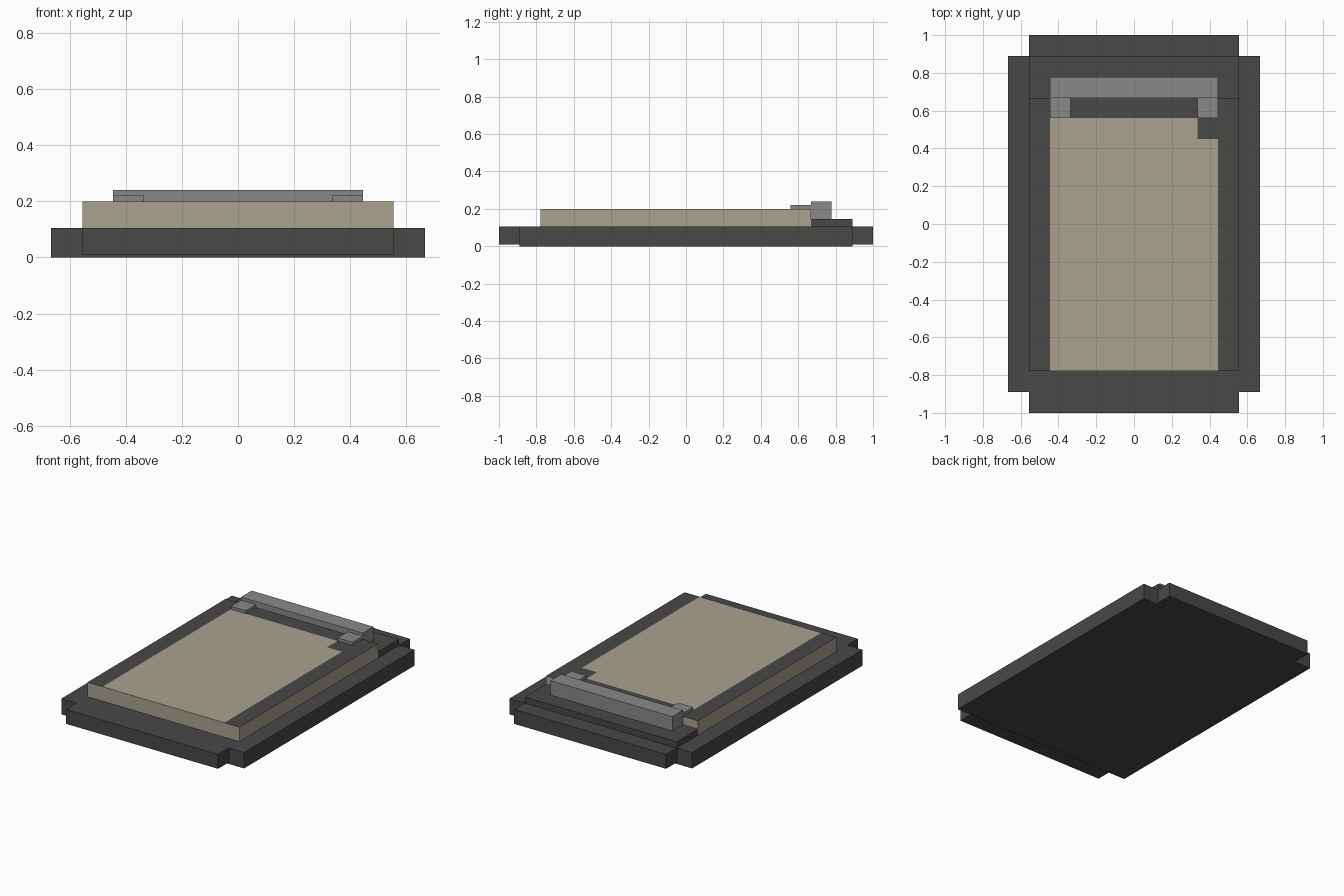
import bpy, bmesh
from mathutils import Vector

if "Cube" in bpy.data.objects:
    bpy.data.objects.remove(bpy.data.objects["Cube"])


def material(name, rgb):
    m = bpy.data.materials.new(name)
    m.diffuse_color = (*rgb, 1)
    m.use_nodes = True
    m.node_tree.nodes["Principled BSDF"].inputs["Base Color"].default_value = m.diffuse_color
    return m


DARK = material("dark_board", (0.065, 0.065, 0.064))
GREY = material("clip_grey", (0.25, 0.25, 0.25))
TAN = material("paper_tan", (0.40, 0.36, 0.28))


def box(name, x, y, z, mats, cuts=(), rule=None):
    """Box from (min, max) ranges, optionally cut by axis planes and coloured by rule."""
    bm = bmesh.new()
    bmesh.ops.create_cube(bm, size=1)
    for v in bm.verts:
        v.co = Vector([(r[0] + r[1]) / 2 + c * (r[1] - r[0]) for r, c in zip((x, y, z), v.co)])
    for axis, pos in cuts:
        n = Vector((0, 0, 0))
        n[axis] = 1
        bmesh.ops.bisect_plane(bm, geom=bm.verts[:] + bm.edges[:] + bm.faces[:],
                               plane_co=n * pos, plane_no=n)
    if rule:
        for f in bm.faces:
            f.material_index = rule(f.calc_center_median(), f.normal)
    me = bpy.data.meshes.new(name)
    bm.to_mesh(me)
    bm.free()
    for m in mats:
        me.materials.append(m)
    ob = bpy.data.objects.new(name, me)
    bpy.context.collection.objects.link(ob)
    return ob


# Board with raised end strips
box("board", (-0.667, 0.667), (-0.889, 0.889), (0, 0.105), [DARK])
box("board_front_end", (-0.555, 0.555), (-1, -0.889), (0.01, 0.105), [DARK])
box("board_back_end", (-0.555, 0.555), (0.889, 1), (0.01, 0.105), [DARK])


# Paper stack: tan sheet with a notched corner inside a dark top border
def paper_colour(c, n):
    if n.z < 0.5:
        return 0
    border = abs(c.x) > 0.445 or c.y > 0.56
    notch = c.x > 0.335 and c.y > 0.45
    return 1 if border or notch else 0


box("paper_stack", (-0.555, 0.555), (-0.778, 0.667), (0.105, 0.2), [TAN, DARK],
    [(0, -0.445), (0, 0.335), (0, 0.445), (1, 0.45), (1, 0.56)], paper_colour)

# Clip: base plate, bar and two pressing tabs
box("clip_base", (-0.555, 0.555), (0.667, 0.889), (0.105, 0.145), [DARK])
box("clip_bar", (-0.445, 0.445), (0.667, 0.778), (0.145, 0.24), [GREY])
for side, x in (("left", (-0.445, -0.335)), ("right", (0.335, 0.445))):
    box("clip_tab_" + side, x, (0.56, 0.667), (0.2, 0.22), [GREY])
